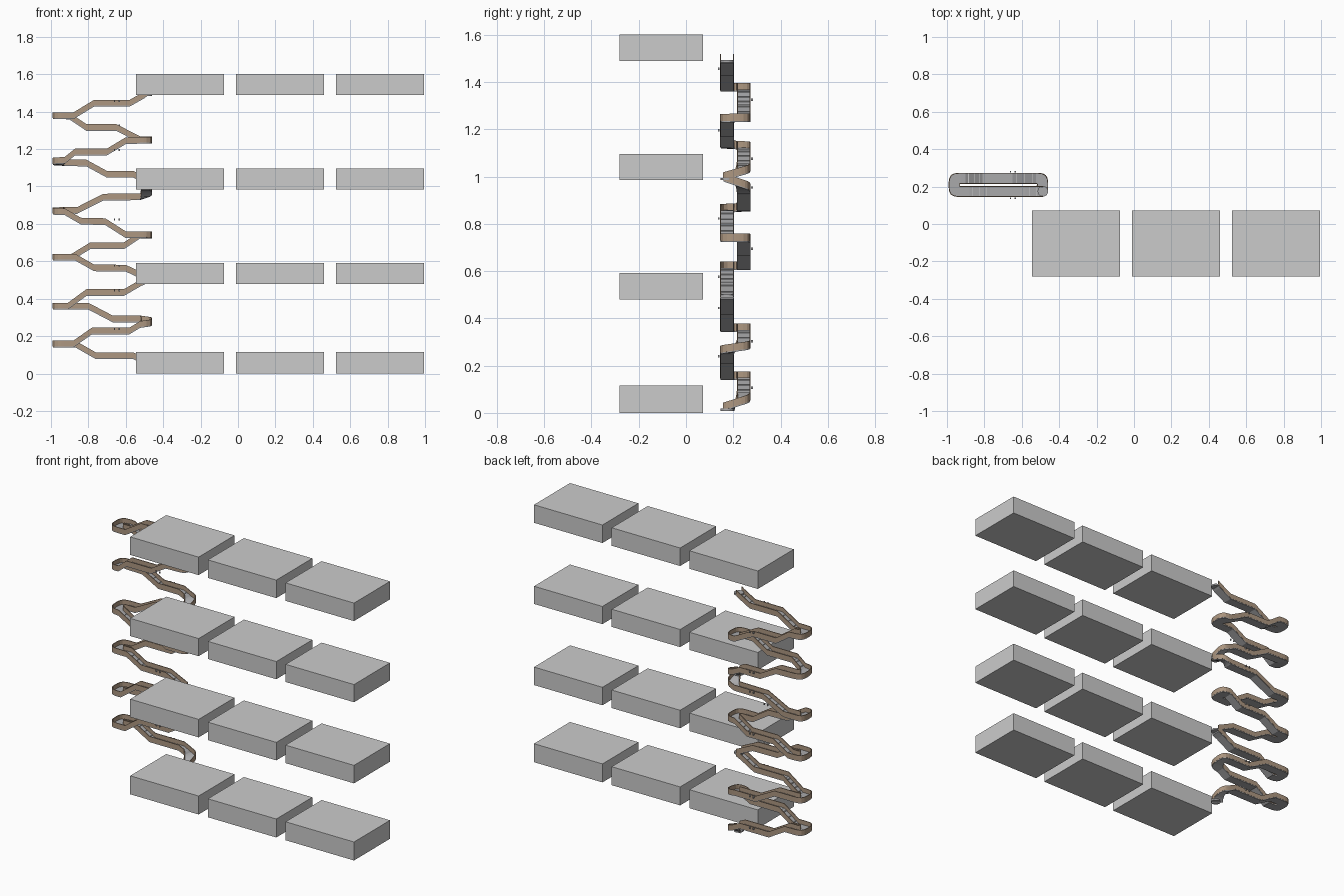
import bpy, bmesh, math
from mathutils import Vector

if "Cube" in bpy.data.objects:
    bpy.data.objects.remove(bpy.data.objects["Cube"])

brown = bpy.data.materials.new("brown_side_rail")
brown.diffuse_color = (0.42, 0.31, 0.22, 1)
brown.use_nodes = True
brown.node_tree.nodes["Principled BSDF"].inputs["Base Color"].default_value = brown.diffuse_color
dark = bpy.data.materials.new("grey_belt")
dark.diffuse_color = (0.4, 0.4, 0.41, 1)
dark.use_nodes = True
dark.node_tree.nodes["Principled BSDF"].inputs["Base Color"].default_value = dark.diffuse_color


def make(name, bm, mat=None):
    bmesh.ops.recalc_face_normals(bm, faces=bm.faces)
    me = bpy.data.meshes.new(name)
    bm.to_mesh(me)
    bm.free()
    ob = bpy.data.objects.new(name, me)
    bpy.context.collection.objects.link(ob)
    if mat:
        me.materials.append(mat)
    return ob


def add_box(bm, c, s):
    vs = bmesh.ops.create_cube(bm, size=1)["verts"]
    for v in vs:
        v.co = Vector([v.co[i] * s[i] + c[i] for i in range(3)])


# Storage blocks: three per floor, four floors
for floor, (z0, z1) in enumerate([(0, .115), (.48, .592), (.985, 1.095), (1.49, 1.602)]):
    for i, x in enumerate((-.31, .225, .76)):
        bm = bmesh.new()
        add_box(bm, (x, -.104, (z0 + z1) / 2), (.471, .354, z1 - z0))
        make(f"block_{floor + 1}_{i + 1}", bm)

# Conveyor loop plan: two lanes joined by rounded turns
YC, OUT, INN = .209, .0635, .007
XL, XR = -.9265, -.5235
SIDE = {"F": -1, "B": 1}


def lane_station(side, x, z):
    s = SIDE[side]
    return Vector((x, YC + s * OUT, z)), Vector((x, YC + s * INN, z))


def turn(side, right, z0, z1, a0=0.0, a1=1.0, n=12):
    """Stations of a turn that leaves the given lane."""
    st = []
    for i in range(n + 1):
        f = a0 + (a1 - a0) * i / n
        a = math.pi * f
        u, v = math.sin(a), SIDE[side] * math.cos(a)
        k = (u ** 4 + v ** 4) ** -.25
        k = 1 + (k - 1) * .75
        d = 1 if right else -1
        cx = XR if right else XL
        z = z0 + (z1 - z0) * i / n
        st.append((Vector((cx + d * u * OUT * k, YC + v * OUT * k, z)),
                   Vector((cx + d * u * INN, YC + v * INN, z))))
    return st


def sweep(bm, stations, t0, t1, b, t):
    """Rectangular strip between fractions t0..t1 of the conveyor width."""
    prev = None
    for o, i in stations:
        pts = [o.lerp(i, t0), o.lerp(i, t1)]
        ring = [bm.verts.new(pts[k] + Vector((0, 0, h)))
                for k, h in ((0, b), (1, b), (1, t), (0, t))]
        if prev:
            for k in range(4):
                bm.faces.new((prev[k], prev[(k + 1) % 4], ring[(k + 1) % 4], ring[k]))
        else:
            bm.faces.new(ring)
        prev = ring
    bm.faces.new(prev)


# Each rise: start turn heights, lanes as (x, z) profiles, end turn heights
rises = [
    ((.025, .075), [
        ("B", [(XR, .078), (-.56, .095), (-.76, .095), (-.87, .158), (XL, .158)]),
        ("F", [(XL, .158), (-.88, .158), (-.78, .228), (-.58, .228), (XR, .262)]),
        ("B", [(XR, .292), (-.67, .292), (-.80, .36), (XL, .36)]),
        ("F", [(XL, .36), (-.91, .36), (-.81, .433), (-.61, .433), (-.52, .485), (-.487, .50)])],
     None),
    (None, [
        ("F", [(-.487, .51), (-.53, .53), (-.60, .563), (-.77, .565), (-.87, .622), (XL, .622)]),
        ("B", [(XL, .622), (-.89, .622), (-.79, .683), (-.61, .683), (XR, .74)]),
        ("F", [(XR, .742), (-.60, .742), (-.71, .812), (-.84, .815), (XL, .865)]),
        ("B", [(XL, .872), (-.86, .872), (-.72, .943), (XR, .945)])],
     (.945, .998)),
    ((1.0, 1.045), [
        ("B", [(XR, 1.047), (-.56, 1.065), (-.70, 1.065), (-.81, 1.125), (XL, 1.128)]),
        ("F", [(XL, 1.14), (-.87, 1.185), (-.70, 1.185), (-.60, 1.245), (XR, 1.247)]),
        ("B", [(XR, 1.25), (-.65, 1.315), (-.81, 1.315), (-.90, 1.376), (XL, 1.378)]),
        ("F", [(XL, 1.378), (-.88, 1.378), (-.77, 1.445), (-.58, 1.445), (-.50, 1.49), (-.487, 1.5)])],
     None)]

for r, (start, lanes, end) in enumerate(rises):
    st = turn("F", True, *start, a0=.25)[:-1] if start else []
    bars = bmesh.new()
    for k, (side, pts) in enumerate(lanes):
        st += [lane_station(side, x, z) for x, z in pts]
        # Cross bars on the inclined flights
        for (xa, za), (xb, zb) in zip(pts, pts[1:]):
            n = int(abs(zb - za) / .018)
            for j in range(n):
                f = (j + .5) / n
                add_box(bars, (xa + (xb - xa) * f, YC + SIDE[side] * (OUT + INN) / 2,
                               za + (zb - za) * f - .008), (.003, .05, .004))
        if k + 1 < len(lanes):
            right = pts[-1][0] > -.7
            st += turn(side, right, pts[-1][1], lanes[k + 1][1][0][1])[1:-1]
    if end:
        st += turn("B", True, *end, a1=.75)[1:]
    bm = bmesh.new()
    sweep(bm, st, 0, 1, -.018, -.009)
    make(f"conveyor_belt_{r + 1}", bm, dark)
    make(f"cross_bars_{r + 1}", bars)
    bm = bmesh.new()
    sweep(bm, st, -.02, .06, -.013, .018)
    sweep(bm, st, .94, 1.02, -.013, .018)
    make(f"side_rails_{r + 1}", bm, brown)

# Round transfer plates at the floor levels
for i, z in enumerate((.014, .497, .99, 1.488)):
    bm = bmesh.new()
    bmesh.ops.create_cone(bm, cap_ends=True, segments=24, radius1=.028, radius2=.028, depth=.01)
    bmesh.ops.translate(bm, verts=bm.verts, vec=(-.487, .175, z))
    make(f"transfer_plate_{i + 1}", bm, dark)

# Small sensor blocks beside the flat runs
bm = bmesh.new()
for y, zs in ((.1385, (.239, .444, .576, .823, 1.196, 1.457)), (.2795, (.106, .303, .694, .954, 1.076, 1.326))):
    for z in zs:
        for x in (-.66, -.635):
            add_box(bm, (x, y, z), (.006, .008, .01))
make("sensors", bm, dark)
